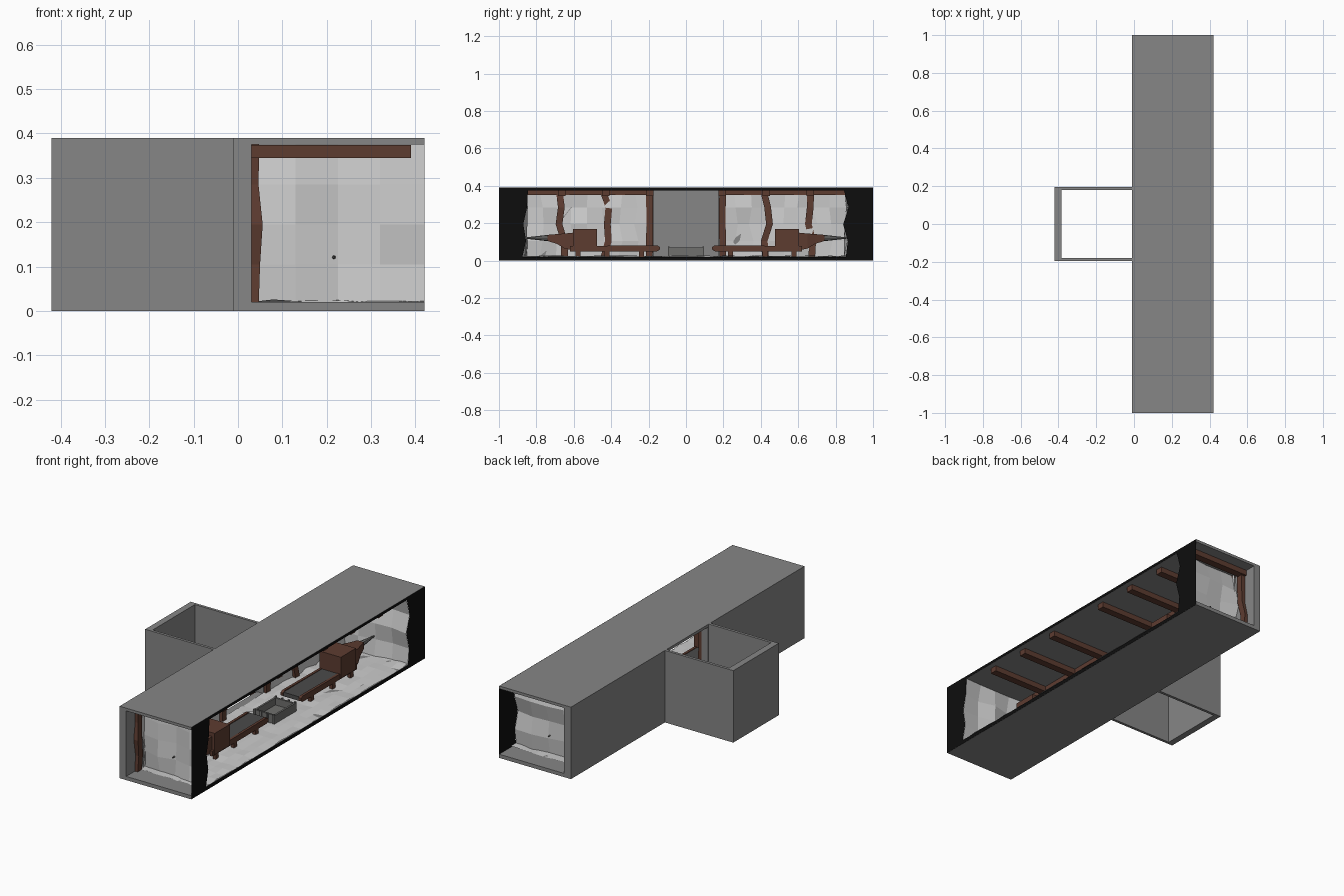
import bpy, bmesh, random, math

if "Cube" in bpy.data.objects:
    bpy.data.objects.remove(bpy.data.objects["Cube"])
random.seed(4)

def material(name, c):
    m = bpy.data.materials.new(name)
    m.diffuse_color = (*c, 1)
    m.use_nodes = True
    m.node_tree.nodes["Principled BSDF"].inputs["Base Color"].default_value = m.diffuse_color
    return m

DARK = material("dark_grey", (.24, .24, .24))
BLACK = material("black", (.004, .004, .004))
WOOD = material("wood", (.11, .045, .03))
BELT = material("belt_grey", (.07, .07, .07))
METAL = material("metal_grey", (.16, .16, .155))

def finish(name, bm, mat=None, fix=True):
    if fix:
        bmesh.ops.recalc_face_normals(bm, faces=bm.faces)
    me = bpy.data.meshes.new(name)
    bm.to_mesh(me)
    bm.free()
    ob = bpy.data.objects.new(name, me)
    bpy.context.collection.objects.link(ob)
    if mat:
        me.materials.append(mat)
    return ob

def add_box(bm, x0, x1, y0, y1, z0, z1):
    y0, y1 = sorted((y0, y1))
    vs = bmesh.ops.create_cube(bm, size=1)["verts"]
    for v in vs:
        v.co.x = x0 if v.co.x < 0 else x1
        v.co.y = y0 if v.co.y < 0 else y1
        v.co.z = z0 if v.co.z < 0 else z1

def boxes(name, specs, mat=None):
    bm = bmesh.new()
    for b in specs:
        add_box(bm, *b)
    return finish(name, bm, mat)

def grid(name, us, vs, place, flip, mat=None):
    bm = bmesh.new()
    rows = [[bm.verts.new(place(u, v)) for v in vs] for u in us]
    for i in range(len(us) - 1):
        for j in range(len(vs) - 1):
            q = [rows[i][j], rows[i+1][j], rows[i+1][j+1], rows[i][j+1]]
            bm.faces.new(q[::-1] if flip else q)
    return finish(name, bm, mat, fix=False)

def prism(name, profile, x0, x1, mat):
    # extrude a (y, z) outline along x
    bm = bmesh.new()
    f = bm.faces.new([bm.verts.new((x0, y, z)) for y, z in profile])
    r = bmesh.ops.extrude_face_region(bm, geom=[f])
    for v in r["geom"]:
        if isinstance(v, bmesh.types.BMVert):
            v.co.x = x1
    return finish(name, bm, mat)

ZS = [.02, .105, .195, .285, .375]
XS = [.03, .13, .225, .32, .42]
JAG = {-1: [.875, .855, .87, .85, .845], 1: [.855, .865, .84, .87, .845]}
jit = lambda a: random.uniform(-a, a)

# outer shell: roof, floor slab, split side wall
boxes("tunnel_shell", [
    (-.01, .42, -1, 1, .375, .39), (-.01, .42, -1, 1, 0, .02),
    (-.01, .03, -1, -.175, .02, .375), (-.01, .03, .175, 1, .02, .375)], DARK)

# side shaft, open at top and bottom
boxes("side_shaft", [
    (-.42, -.385, -.195, .195, 0, .39),
    (-.385, -.01, -.195, -.18, 0, .39), (-.385, -.01, .18, .195, 0, .39)], DARK)

# black section face around the cut side
bm = bmesh.new()
def face(pts):
    bm.faces.new([bm.verts.new((.4205, y, z)) for y, z in pts])
face([(-1, .375), (1, .375), (1, .39), (-1, .39)])
face([(-1, 0), (1, 0), (1, .02), (-1, .02)])
for s in (-1, 1):
    for i in range(4):
        p = [(s, ZS[i]), (s * JAG[s][i], ZS[i]), (s * JAG[s][i+1], ZS[i+1]), (s, ZS[i+1])]
        face(p if s < 0 else p[::-1])
finish("section_face", bm, BLACK, fix=False)

# rough rock: end walls, back walls, floor
for s in (-1, 1):
    def end_pt(x, z):
        y = JAG[s][ZS.index(z)] if x == XS[-1] else .86 + jit(.018)
        return (x, s * y, z)
    grid("rock_end_wall", XS, ZS, end_pt, s < 0)
    ys = [s * (.18 + .085 * i) for i in range(9)]
    def side_pt(y, z):
        edge = abs(y) < .2
        return (.04 if edge else .04 + jit(.012), y + (0 if edge else jit(.015)), z)
    grid("rock_side_wall", ys, ZS, side_pt, s < 0)
grid("rock_floor", [.03 + .0487 * i for i in range(9)], [-.9 + .06 * i for i in range(31)],
     lambda x, y: (x, y, .023 + jit(.004)), False)

# timber supports: crooked posts, roof beams, long rails
for s in (-1, 1):
    for k, y in enumerate((.195, .43, .665, .92)):
        bm = bmesh.new()
        rings = []
        for z in ZS:
            dy = jit(.018) if k else jit(.002)
            x1, w = .053 + jit(.008), .018
            c = s * y + dy
            rings.append([bm.verts.new(p) for p in (
                (.028, c - w, z), (x1, c - w, z), (x1, c + w, z), (.028, c + w, z))])
        for a, b in zip(rings, rings[1:]):
            for i in range(4):
                bm.faces.new((a[i], a[(i+1) % 4], b[(i+1) % 4], b[i]))
        bm.faces.new(rings[0])
        bm.faces.new(rings[-1])
        finish("timber_post", bm, WOOD)
        boxes("roof_beam", [(.03, .39, s*y - .02, s*y + .02, .345, .3745)], WOOD)
    boxes("wall_rail", [(.03, .055, s * .175, s * .85, .35, .374)], WOOD)

# two mirrored digging machines
X0, X1, XC = .157, .28, .218
for s in (-1, 1):
    # conveyor side frames with blunt ends
    outline = [(.14, .06), (.155, .05), (.62, .05), (.62, .078), (.155, .082), (.14, .074)]
    prof = [(s * y, z) for y, z in outline]
    prism("conveyor_left_frame", prof, X0, X0 + .014, WOOD)
    prism("conveyor_right_frame", prof, X1 - .014, X1, WOOD)
    boxes("conveyor_belt", [(X0 + .014, X1 - .014, s * .145, s * .6, .055, .077)], BELT)
    boxes("conveyor_legs", [(x, x + .018, s * y, s * (y + .025), .018, .055)
                            for x in (X0, X1 - .018) for y in (.225, .41, .565)], WOOD)
    boxes("machine_cabin", [(X0 - .002, X1 + .004, s * .475, s * .605, .055, .17)], WOOD)
    # tapered nose
    bm = bmesh.new()
    rings = []
    for y, hw, z0, z1 in ((.6, .05, .055, .15), (.65, .047, .065, .145),
                          (.69, .034, .09, .142), (.74, .02, .105, .138)):
        rings.append([bm.verts.new(p) for p in (
            (XC - hw, s*y, z0), (XC + hw, s*y, z0), (XC + hw, s*y, z1), (XC - hw, s*y, z1))])
    for a, b in zip(rings, rings[1:]):
        for i in range(4):
            bm.faces.new((a[i], a[(i+1) % 4], b[(i+1) % 4], b[i]))
    bm.faces.new(rings[0])
    bm.faces.new(rings[-1])
    finish("machine_nose", bm, WOOD)
    # drill point
    bm = bmesh.new()
    bmesh.ops.create_cone(bm, cap_ends=True, segments=8, radius1=.018, radius2=.002, depth=.145)
    bit = finish("drill_bit", bm, METAL)
    bit.rotation_euler = (-s * math.pi / 2, 0, 0)
    bit.location = (XC - .002, s * .8, .121)

# ore tray between the machines
A, B = .158, .284
boxes("ore_tray", [
    (A, B, -.09, .09, .02, .032),
    (A, A + .01, -.09, .09, .03, .07), (B - .01, B, -.09, .09, .03, .07),
    (A, B, -.09, -.08, .03, .07), (A, B, .08, .09, .03, .07)], METAL)
boxes("tray_ribs", [(x, x + .01, s * .087, s * .096, .025, .075)
                    for s in (-1, 1) for x in (A, A + .039, A + .077, B - .01)], METAL)
